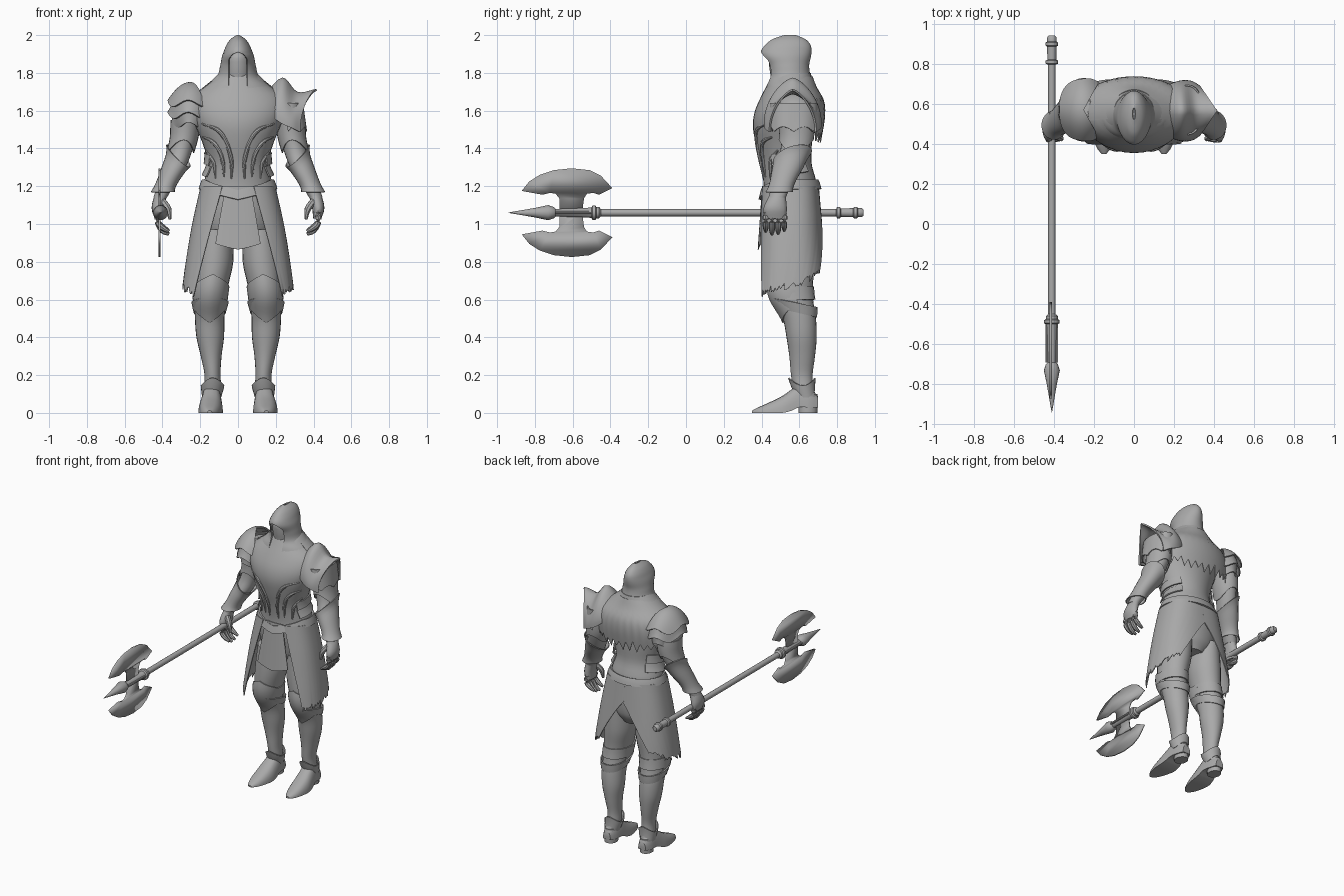
import bpy, bmesh, math, random
from mathutils import Vector

if "Cube" in bpy.data.objects:
    bpy.data.objects.remove(bpy.data.objects["Cube"])
random.seed(4)
R = math.radians
mat = bpy.data.materials.new("armour grey")
mat.diffuse_color = (0.4, 0.4, 0.4, 1)
mat.use_nodes = True
mat.node_tree.nodes["Principled BSDF"].inputs["Base Color"].default_value = mat.diffuse_color


def finish(name, bm, thick=0, angle=42):
    bmesh.ops.remove_doubles(bm, verts=bm.verts, dist=0.0003)
    bmesh.ops.recalc_face_normals(bm, faces=bm.faces)
    if thick:
        bmesh.ops.solidify(bm, geom=bm.faces[:], thickness=thick)
        bmesh.ops.recalc_face_normals(bm, faces=bm.faces)
    for f in bm.faces:
        f.smooth = True
    me = bpy.data.meshes.new(name)
    bm.to_mesh(me)
    bm.free()
    me.set_sharp_from_angle(angle=R(angle))
    me.materials.append(mat)
    ob = bpy.data.objects.new(name, me)
    bpy.context.collection.objects.link(ob)
    return ob


def grid(name, f, nu, nv, closed=False, thick=0):
    """Surface f(u, v); closed joins u and caps both ends."""
    bm = bmesh.new()
    n = nu if closed else nu + 1
    rows = [[bm.verts.new(f(i / nu, j / nv)) for i in range(n)] for j in range(nv + 1)]
    for a, b in zip(rows, rows[1:]):
        for i in range(nu):
            k = (i + 1) % n
            bm.faces.new((a[i], a[k], b[k], b[i]))
    if closed:
        bm.faces.new(rows[0])
        bm.faces.new(rows[-1])
    return finish(name, bm, thick)


def at(keys, t):
    """Smooth interpolation of rows keyed by their first value."""
    t = min(max(t, keys[0][0]), keys[-1][0])
    i = max(k for k in range(len(keys) - 1) if keys[k][0] <= t)
    a, b = keys[i], keys[i + 1]
    p, q = keys[max(i - 1, 0)], keys[min(i + 2, len(keys) - 1)]
    h = b[0] - a[0]
    s = (t - a[0]) / h
    out = []
    for c in range(1, len(a)):
        m0 = (b[c] - p[c]) / (b[0] - p[0]) * h
        m1 = (q[c] - a[c]) / (q[0] - a[0]) * h
        out.append((2*s**3 - 3*s*s + 1)*a[c] + (s**3 - 2*s*s + s)*m0 + (3*s*s - 2*s**3)*b[c] + (s**3 - s*s)*m1)
    return out


def wrap(keys, z, a, off=0, side=1, p=1.0):
    """Point on a body of rows (z, x, y, rx, ry); a is the angle from the front."""
    x, y, rx, ry = at(keys, z)
    sq = lambda w: math.copysign(abs(w) ** p, w)
    return Vector((side * (x + (rx + off) * sq(math.sin(a))), y - (ry + off) * sq(math.cos(a)), z))


def body(name, keys, side=1, nv=24, off=0, nu=24, p=1.0):
    z0, z1 = keys[0][0], keys[-1][0]
    return grid(name, lambda u, v: wrap(keys, z0 + (z1 - z0) * v, 2 * math.pi * u, off, side, p), nu, nv, True)


def tube(name, pts, radii, n=10, steps=4):
    """Round tube along points."""
    keys = [(i, *p, r) for i, (p, r) in enumerate(zip(pts, radii))]
    last = len(pts) - 1

    def f(u, v):
        t = v * last
        c = at(keys, t)
        d = Vector(at(keys, t + .02)[:3]) - Vector(at(keys, t - .02)[:3])
        q = d.to_track_quat('Z', 'Y')
        return Vector(c[:3]) + q @ Vector((c[3] * math.cos(2*math.pi*u), c[3] * math.sin(2*math.pi*u), 0))
    return grid(name, f, n, last * steps, True)


def lathe_y(name, prof, x, z, n=16):
    """Turned part along y from (y, radius) rows."""
    return grid(name, lambda u, v: (x + prof[round(v * (len(prof) - 1))][1] * math.cos(2*math.pi*u),
                                    prof[round(v * (len(prof) - 1))][0],
                                    z + prof[round(v * (len(prof) - 1))][1] * math.sin(2*math.pi*u)),
                n, len(prof) - 1, True)


mix = lambda a, b, t: a + (b - a) * t

# Torso and pelvis
torso = [(1.14, 0, .55, .185, .14), (1.22, 0, .55, .18, .14), (1.32, 0, .53, .16, .135), (1.42, 0, .518, .185, .148),
         (1.52, 0, .512, .225, .158), (1.60, 0, .525, .25, .16), (1.68, 0, .545, .235, .145),
         (1.74, 0, .553, .16, .122), (1.80, 0, .56, .10, .10)]
body("torso", torso, nu=32)
body("pelvis", [(.88, 0, .57, .08, .08), (.95, 0, .565, .17, .12), (1.08, 0, .555, .2, .14), (1.2, 0, .55, .18, .14)])

# Chest ribs following the torso surface
for s in (-1, 1):
    for k, path in enumerate([[(.035, 1.24), (.035, 1.34), (.065, 1.44), (.11, 1.5), (.19, 1.53)],
                              [(.075, 1.25), (.08, 1.33), (.105, 1.40), (.14, 1.44), (.185, 1.46)],
                              [(.12, 1.24), (.125, 1.31), (.14, 1.35), (.17, 1.39)]]):
        pts = []
        for x, z in path:
            _, y, rx, ry = at(torso, z)
            pts.append((s * x, y - ry * math.sqrt(max(0, 1 - (x / rx) ** 2)), z))
        tube("chest_rib", pts, [.004] + [.011] * (len(pts) - 2) + [.005], 8)
    # Side waist plates
    for z in (1.25, 1.31):
        grid("waist_plate", lambda u, v: wrap(torso, z + .055 * v + .03 * u, R(60 + 75 * u), .022 - .014 * v, s), 10, 3, thick=.008)

# Belt with a pointed front
grid("belt", lambda u, v: wrap(torso, mix(1.235, 1.185, v) - .055 * max(0, 1 - abs(u - .5) * 5.5), 2 * math.pi * (u - .5),
                               .014 + .012 * v), 48, 3, thick=.012)

# Skirt: front apron and two torn side panels, open at the back
skirt = [(.55, 0, .545, .29, .19), (.65, 0, .548, .282, .186), (.8, 0, .55, .265, .177), (1.0, 0, .55, .235, .163), (1.22, 0, .55, .19, .148)]
grid("front_apron", lambda u, v: wrap(skirt, mix(1.2, .865 + .03 * abs(2*u - 1), v), R(mix(-1, 1, u) * mix(16, 24, v)), -.008, p=.8),
     12, 10, thick=.006)
N = 44
for s in (-1, 1):
    jag = [random.uniform(-.02, .025) for _ in range(N + 1)]
    jag[0] = -.03

    def panel(u, v):
        zb = mix(.645, .75, u ** 2) + jag[round(u * N)]
        z = mix(1.2, zb, v)
        a1 = 181 - 48 * max(0, (1.06 - z) / .38)
        return wrap(skirt, z, R(mix(mix(20, 48, v), a1, u)), .004 + .01 * v, s, p=.8)
    grid("skirt_side_panel", panel, N, 14, thick=.006)

# Hood with a face opening, and the shadowed face
hood = [(1.70, 0, .555, .20, .14), (1.74, 0, .55, .16, .125), (1.78, 0, .548, .112, .112), (1.84, 0, .54, .094, .112),
        (1.89, 0, .53, .084, .132), (1.92, 0, .532, .073, .133), (1.95, 0, .54, .06, .118), (1.98, 0, .545, .038, .085),
        (2.0, 0, .55, .008, .03)]


def hood_at(u, v):
    z = mix(1.70, 2.0, v)
    gap = math.asin(min(.95, .05 / at(hood, z)[2])) * min(1, max(0, (1.91 - z) / .04)) ** .5
    return wrap(hood, z, mix(gap, 2 * math.pi - gap, u))


grid("hood", hood_at, 36, 30, thick=.008)
body("face", [(1.68, 0, .53, .06, .09), (1.76, 0, .535, .07, .085), (1.84, 0, .53, .072, .09), (1.90, 0, .535, .06, .09),
              (1.93, 0, .54, .02, .04)], nv=14)

# Torn shawl over the back and shoulders
shawl = [(1.38, 0, .54, .265, .16), (1.46, 0, .54, .285, .175), (1.58, 0, .545, .295, .188), (1.66, 0, .555, .26, .17),
         (1.72, 0, .555, .185, .135), (1.78, 0, .555, .11, .112)]
tear = [(.03 if i % 2 else -.025) + random.uniform(-.015, .015) for i in range(41)]
grid("torn_shawl", lambda u, v: wrap(shawl, mix(1.78, 1.47 + .08 * abs(2*u - 1) ** 3 + tear[round(u * 40)], v),
                                     R(mix(75, 285, u)), .004), 40, 12, thick=.006)

# Arms, bracers, hands and fingers
arm = [(1.14, .412, .483, .036, .045), (1.22, .375, .51, .046, .055), (1.30, .335, .54, .058, .07), (1.38, .305, .57, .06, .072),
       (1.46, .285, .585, .065, .08), (1.56, .275, .585, .072, .088), (1.64, .25, .58, .07, .085), (1.69, .23, .575, .03, .04)]
palm = [(1.03, .42, .475, .022, .055), (1.08, .425, .472, .032, .062), (1.13, .415, .48, .034, .05), (1.17, .40, .49, .03, .04)]
for s in (-1, 1):
    body("arm", arm, s, 30)
    grid("bracer", lambda u, v: wrap(arm, mix(1.17, 1.36 + .06 * math.cos(2*math.pi*(u - .3)), v), 2*math.pi*u, .012 + .012*abs(2*v - 1)**4, s),
         24, 10, thick=.006)
    grid("upper_arm_plate", lambda u, v: wrap(arm, mix(1.41 + .035 * math.cos(4*math.pi*u), 1.55, v), 2*math.pi*u, .014 - .006*v, s),
         24, 6, thick=.006)
    body("palm", palm, s, 8, nu=16)
    for i, y in enumerate((.422, .455, .488, .52)):
        d = (.015, 0, .004, .02)[i]
        tube("finger", [(s*.422, y, 1.06), (s*.425, y, 1.01), (s*.40, y, .965 + d), (s*.365, y, .945 + d)],
             [.017, .016, .015, .008], 8, 3)
    tube("thumb", [(s*.40, .45, 1.12), (s*.37, .43, 1.08), (s*.36, .425, 1.025)], [.02, .018, .008], 8, 3)

# Winged pauldron on one shoulder: rows of (step, x, top z, bottom z, half depth, inward shift of the rim)
wing = [(0, .135, 1.68, 1.60, .12, -.01), (1, .235, 1.775, 1.55, .15, .01), (2, .315, 1.70, 1.52, .15, .03), (3, .415, 1.715, 1.50, .125, .085)]


def wing_at(u, v):
    x, zt, zb, ry, sh = at(wing, 3 * v)
    a = R(mix(-95, 95, u))
    e = abs(math.sin(a))
    return (x - sh * e, .565 + ry * math.sin(a), mix(zt, zb, (1 - math.cos(a)) ** .75))


grid("winged_pauldron", wing_at, 24, 15, thick=.01)
grid("winged_pauldron_skirt", lambda u, v: (.27 + .075 * math.cos(R(mix(-110, 110, u))) + .02 * v, .57 + .125 * math.sin(R(mix(-110, 110, u))),
     mix(1.64, 1.49 + .025 * abs(math.sin(u * 4 * math.pi)), v)), 32, 5, thick=.008)

# Layered round pauldron on the other shoulder
for k, (t0, t1, g) in enumerate([(0, 75, .012), (60, 100, .004), (82, 124, -.004)]):
    def plate(u, v):
        ph, a = R(mix(t0, t1 + 7 * math.cos(6 * math.pi * u), v)), R(mix(-125, 125, u))
        h = max(math.sin(ph), .0)
        flare = g + .02 * v ** 3
        return (-.25 - (.1 + flare) * h * math.cos(a), .57 + (.135 + flare) * h * math.sin(a), 1.60 + (.14 + g) * math.cos(ph))
    grid("round_pauldron_plate", plate, 32, 8, thick=.008)

# Legs, knee guards, greave collars, ankle cuffs and shoes
leg = [(.08, .14, .635, .045, .055), (.14, .135, .62, .046, .055), (.2, .135, .613, .042, .057), (.3, .142, .615, .055, .068),
       (.4, .147, .612, .073, .08), (.5, .15, .60, .078, .088), (.6, .147, .568, .082, .105), (.68, .14, .557, .09, .115),
       (.8, .125, .56, .1, .122), (.97, .115, .565, .09, .12)]
shoe = [(.35, .15, .012, 0, .012), (.38, .15, .036, 0, .028), (.44, .148, .056, 0, .055), (.51, .145, .065, 0, .09),
        (.56, .142, .06, .012, .125), (.60, .14, .054, .03, .15), (.66, .14, .047, .028, .13), (.70, .14, .03, .03, .085)]


def shoe_at(u, v, s):
    y = mix(.35, .70, v)
    x, w, zb, zt = at(shoe, y)
    a = 2 * math.pi * u
    c = math.cos(a)
    return (s * (x + w * math.copysign(abs(c) ** .7, c)), y, zb + (zt - zb) * max(0, math.sin(a)))


for s in (-1, 1):
    body("leg", leg, s, 36)
    tip = lambda u: 1 - abs(2 * u - 1)
    grid("knee_guard", lambda u, v: wrap(leg, mix(.65 + .085 * tip(u), .58 - .105 * tip(u), v), R(mix(-100, 100, u)),
                                         .008 + .014 * tip(u) * math.sin(math.pi * v), s), 20, 10, thick=.008)
    grid("thigh_cuff", lambda u, v: wrap(leg, mix(.60, .67, v), 2*math.pi*u, .012 - .006 * v, s), 24, 3, thick=.008)
    grid("greave_collar", lambda u, v: wrap(leg, mix(.53, .585, v) + .025 * math.cos(2*math.pi*u), 2*math.pi*u, .006 + .012 * v, s), 24, 4, thick=.008)
    grid("ankle_cuff", lambda u, v: wrap(leg, mix(.10, .165, v) + .02 * math.cos(4*math.pi*u), 2*math.pi*u, .005 + .012 * v, s), 24, 4, thick=.007)
    grid("shoe", lambda u, v: shoe_at(u, v, s), 20, 18, True)
    body("heel", [(0, .14, .645, .042, .05), (.06, .14, .645, .042, .052), (.1, .14, .64, .044, .055)], s, 4, nu=16)

# Poleaxe: shaft with rings, spear tip and twin crescent blades
X, Z = -.41, 1.06
lathe_y("axe_shaft", [(.94, .016), (.93, .024), (.91, .024), (.905, .031), (.89, .031), (.885, .024), (.82, .022), (.815, .031), (.80, .031),
                      (.795, .019), (-.45, .019), (-.46, .03), (-.475, .03), (-.48, .039), (-.495, .039), (-.50, .028), (-.53, .025),
                      (-.69, .02), (-.70, .03), (-.73, .04), (-.80, .025), (-.94, .001)], X, Z)
for x in (-.024, .024):
    lathe_y("socket_rail", [(-.50, .008), (-.69, .008)], X + x, Z, 8)
outline = [(-.67, 0), (-.67, .075), (-.69, .10), (-.72, .105), (-.76, .095), (-.87, .115), (-.83, .165), (-.775, .20), (-.70, .225), (-.605, .235),
           (-.51, .225), (-.45, .195), (-.39, .13), (-.46, .095), (-.49, .105), (-.525, .10), (-.54, .075), (-.55, 0)]
for s in (-1, 1):
    bm = bmesh.new()
    bm.faces.new([bm.verts.new((X - .005, y, Z + s * z)) for y, z in outline])
    finish("axe_blade", bm, 0)
    blade = bpy.context.collection.objects[-1]
    m = blade.modifiers.new("thickness", 'SOLIDIFY')
    m.thickness, m.offset = .012, 0
